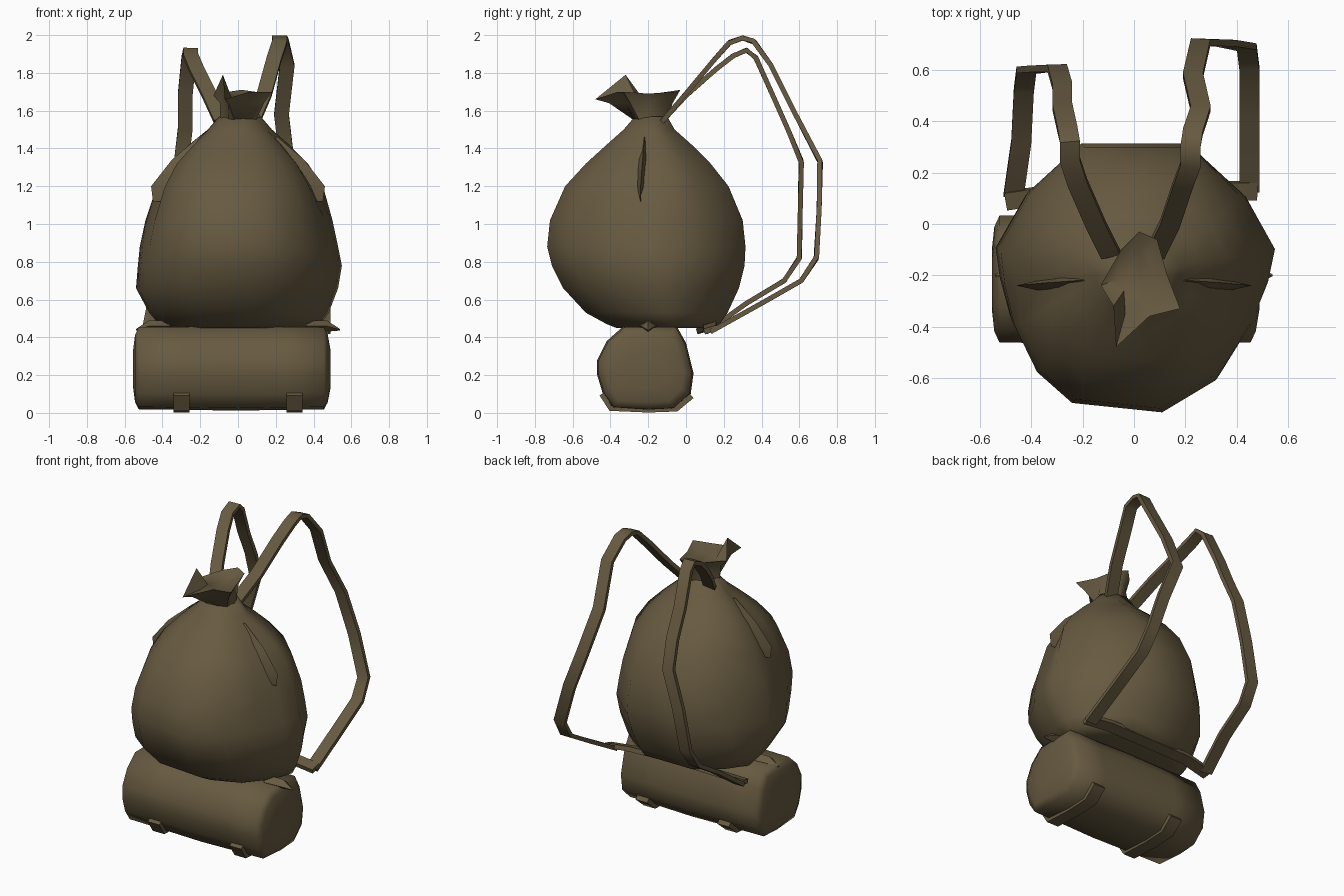
import bpy, bmesh, math
from mathutils import Vector

if "Cube" in bpy.data.objects:
    bpy.data.objects.remove(bpy.data.objects["Cube"])

canvas = bpy.data.materials.new("olive brown canvas")
canvas.diffuse_color = (0.135, 0.102, 0.052, 1)
canvas.use_nodes = True
canvas.node_tree.nodes["Principled BSDF"].inputs["Base Color"].default_value = canvas.diffuse_color


def loft(name, rings, angle=50):
    """Skin a list of equal-length point rings and cap both ends."""
    bm = bmesh.new()
    vs = [[bm.verts.new(p) for p in r] for r in rings]
    n = len(rings[0])
    for a, b in zip(vs, vs[1:]):
        for i in range(n):
            j = (i + 1) % n
            bm.faces.new((a[i], a[j], b[j], b[i]))
    bm.faces.new(vs[0])
    bm.faces.new(vs[-1])
    bmesh.ops.recalc_face_normals(bm, faces=bm.faces)
    me = bpy.data.meshes.new(name)
    bm.to_mesh(me)
    bm.free()
    me.materials.append(canvas)
    ob = bpy.data.objects.new(name, me)
    bpy.context.collection.objects.link(ob)
    bpy.context.view_layer.objects.active = ob
    ob.select_set(True)
    bpy.ops.object.shade_smooth_by_angle(angle=math.radians(angle))
    ob.select_set(False)
    return ob


# Sack: plan outline (round front, flat back) scaled to each height;
# the points at v = -.05 sink into a side groove on the upper half
plan = [(1, .2), (.95, -.05), (.83, -.37), (.6, -.76), (.2, -1), (-.47, -.93), (-.73, -.7),
        (-.9, -.35), (-.97, -.05), (-1, .2), (-.78, .64), (-.4, 1), (.38, 1), (.79, .6)]
levels = [  # z, xmin, xmax, ymin, ymax, groove
    (.45, -.36, .36, -.37, .12, 1), (.47, -.42, .44, -.42, .18, 1), (.53, -.47, .48, -.53, .22, 1),
    (.66, -.54, .53, -.65, .28, 1), (.78, -.53, .55, -.71, .31, 1), (.88, -.52, .53, -.735, .315, 1),
    (1.02, -.49, .50, -.72, .30, .97), (1.2, -.43, .45, -.64, .225, .9), (1.32, -.36, .37, -.53, .13, .88),
    (1.42, -.26, .27, -.42, .03, .9), (1.5, -.16, .18, -.33, -.06, 1), (1.57, -.10, .12, -.27, -.10, 1)]
rings = []
for z, x0, x1, y0, y1, g in levels:
    rings.append([((x0 + x1) / 2 + u * (x1 - x0) / 2 * (g if v == -.05 else 1),
                   (y0 + y1) / 2 + v * (y1 - y0) / 2, z) for u, v in plan])
loft("sack", rings, 60)

# Gathered mouth flaring above the neck
rim = [(.18, -.33, 1.70), (.13, -.2, 1.69), (.09, -.06, 1.70), (.02, -.03, 1.71),
       (-.05, -.1, 1.70), (-.13, -.24, 1.68), (-.08, -.32, 1.79), (-.07, -.48, 1.66),
       (.06, -.36, 1.70)]
mid = Vector((.01, -.19, 0))


def shrink(k, z):
    return [mid + (Vector((x, y, 0)) - mid) * k + Vector((0, 0, z)) for x, y, _ in rim]


neck = []
for x, y, _ in rim:
    d = (Vector((x, y, 0)) - mid).normalized()
    neck.append(mid + Vector((d.x * .11, d.y * .09, 1.55)))
loft("gathered_mouth", [neck, shrink(.75, 1.64), rim, shrink(.55, 1.67)], 60)


# Straps: flat ribbons following a path
def ribbon(name, path, across, width=.078, thick=.026):
    pts = [Vector(p) for p in path]
    rings = []
    for i, p in enumerate(pts):
        t = (pts[min(i + 1, len(pts) - 1)] - pts[max(i - 1, 0)]).normalized()
        w = (across - t * across.dot(t)).normalized()
        n = t.cross(w) * thick / 2
        w = w * width / 2
        rings.append([p + w + n, p - w + n, p - w - n, p + w - n])
    return loft(name, rings, 40)


X = Vector((1, 0, 0))
ribbon("right_shoulder_strap", [
    (.08, -.12, 1.55), (.14, 0, 1.69), (.19, .15, 1.87), (.22, .23, 1.96), (.22, .3, 1.985),
    (.23, .36, 1.965), (.26, .45, 1.84), (.23, .58, 1.58), (.26, .71, 1.33), (.36, .705, 1.08),
    (.44, .69, .82), (.45, .61, .70), (.45, .40, .58), (.45, .13, .43)], X)
ribbon("left_shoulder_strap", [
    (-.09, -.12, 1.55), (-.15, 0, 1.68), (-.22, .16, 1.82), (-.25, .25, 1.89), (-.25, .32, 1.92),
    (-.26, .37, 1.88), (-.28, .46, 1.68), (-.28, .54, 1.50), (-.30, .61, 1.33), (-.37, .605, 1.08),
    (-.42, .60, .82), (-.43, .52, .70), (-.44, .32, .58), (-.47, .11, .43)], X)
ribbon("lower_cross_strap", [(-.5, .09, .44), (-.3, .12, .46), (0, .12, .465), (.3, .13, .46),
                             (.48, .13, .44)], Vector((0, 1, .3)), .07, .03)

# Bedroll under the sack
roll = [(-.20, .012), (-.06, .02), (.025, .10), (.04, .21), (0, .37), (-.05, .46),
        (-.33, .46), (-.42, .38), (-.47, .28), (-.47, .20), (-.44, .10), (-.39, .025)]
cy, cz = -.215, .23


def section(x, k):
    return [(x, cy + (y - cy) * k, cz + (z - cz) * k) for y, z in roll]


loft("bedroll", [section(x, k) for x, k in
                 [(-.555, .45), (-.545, .8), (-.525, .97), (-.3, .98), (0, 1), (.25, .98), (.455, .97),
                  (.475, .8), (.49, .45)]], 80)

# Ties around the underside of the bedroll and their knots at the top
under = [(-.445, .10), (-.40, .025), (-.2, .017), (-.05, .022), (.03, .09)]
for side, cx in (("left", -.3), ("right", .3)):
    ribbon(side + "_bedroll_tie", [(cx, y, z) for y, z in under], X, .085, .03)
    s = cx / .3
    loft(side + "_tie_knot", [
        [(s * .36, -.2 + a * .05, .46 + b * .03) for a, b in ((1, 0), (0, 1), (-1, 0), (0, -1))],
        [(s * .47, -.2 + a * .04, .46 + b * .03) for a, b in ((1, 0), (0, 1), (-1, 0), (0, -1))],
        [(s * .54, -.2 + a * .004, .44 + b * .004) for a, b in ((1, 0), (0, 1), (-1, 0), (0, -1))]])

# Pinched pleats lying in the side grooves of the sack
for side, s in (("left", -1), ("right", 1)):
    path = [(.2, -.22, 1.46, .01), (.34, -.23, 1.34, .03), (.45, -.24, 1.2, .02), (.44, -.24, 1.12, .004)]
    loft(side + "_pleat", [[(s * (x + .01), y, z), (s * (x - .08), y + w, z), (s * (x - .08), y - w, z)]
                           for x, y, z, w in path], 40)
